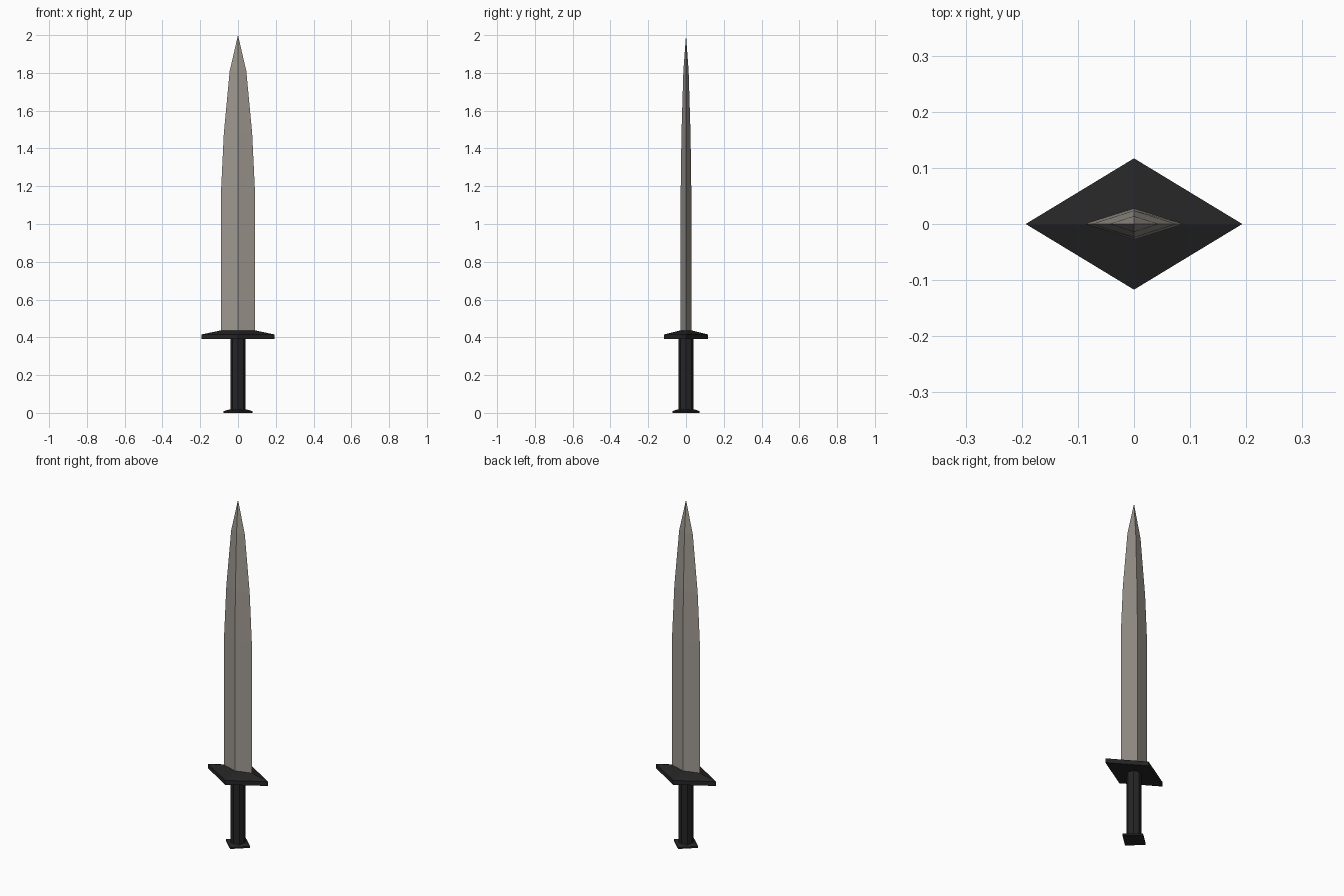
import bpy, math

if "Cube" in bpy.data.objects:
    bpy.data.objects.remove(bpy.data.objects["Cube"])


def material(name, color):
    m = bpy.data.materials.new(name)
    m.diffuse_color = (*color, 1)
    m.use_nodes = True
    m.node_tree.nodes["Principled BSDF"].inputs["Base Color"].default_value = m.diffuse_color
    return m


steel = material("warm grey steel", (0.34, 0.31, 0.275))
black = material("near black", (0.018, 0.018, 0.018))


def loft(name, sides, rings, mat, tip=None):
    """Stack of n-sided rings (half_x, half_y, z), corners on the axes, optional tip height."""
    verts = [(rx * math.cos(2 * math.pi * i / sides), ry * math.sin(2 * math.pi * i / sides), z)
             for rx, ry, z in rings for i in range(sides)]
    faces = [tuple(reversed(range(sides)))]
    for r in range(len(rings) - 1):
        for i in range(sides):
            j = (i + 1) % sides
            a, b = r * sides, (r + 1) * sides
            faces.append((a + i, a + j, b + j, b + i))
    top = (len(rings) - 1) * sides
    if tip is None:
        faces.append(tuple(top + i for i in range(sides)))
    else:
        verts.append((0, 0, tip))
        faces += [(top + i, top + (i + 1) % sides, len(verts) - 1) for i in range(sides)]
    mesh = bpy.data.meshes.new(name)
    mesh.from_pydata(verts, [], faces)
    mesh.materials.append(mat)
    obj = bpy.data.objects.new(name, mesh)
    bpy.context.collection.objects.link(obj)
    return obj


# Blade: diamond section narrowing to a point
loft("blade", 4, [(0.089, 0.028, 0.43), (0.089, 0.028, 1.19), (0.075, 0.024, 1.48),
                  (0.044, 0.014, 1.81)], steel, tip=2.0)

# Crossguard: diamond plate with sloped top
loft("guard", 4, [(0.193, 0.117, 0.39), (0.193, 0.117, 0.415), (0.09, 0.029, 0.437)], black)

# Grip: eight-sided bar
loft("grip", 8, [(0.04, 0.04, 0.01), (0.04, 0.04, 0.395)], black)

# Pommel: small diamond plate with sloped top
loft("pommel", 4, [(0.078, 0.072, 0.0), (0.078, 0.072, 0.009), (0.045, 0.045, 0.018)], black)
